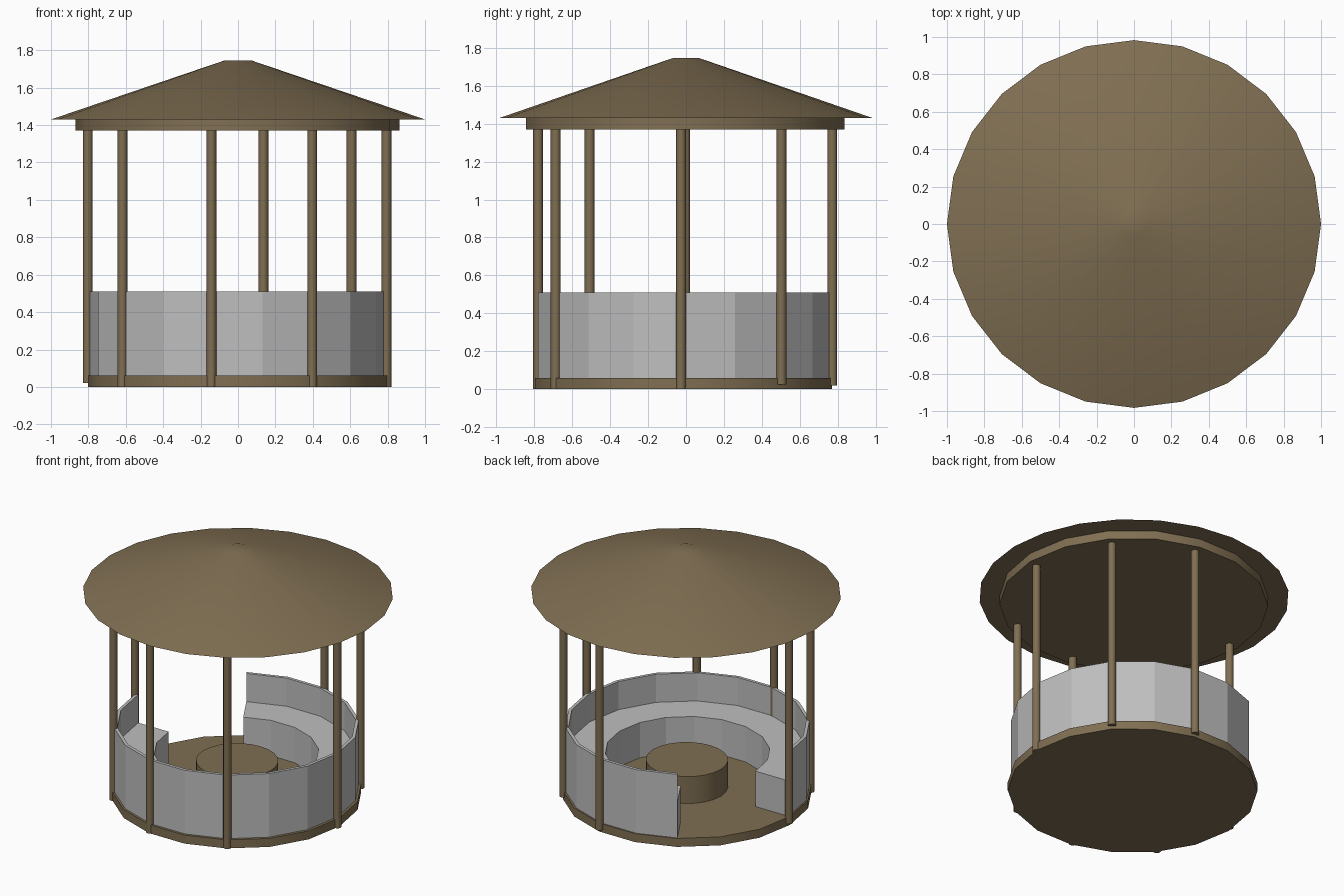
import bpy, bmesh, math

if "Cube" in bpy.data.objects:
    bpy.data.objects.remove(bpy.data.objects["Cube"])


def material(name, rgb):
    m = bpy.data.materials.new(name)
    m.diffuse_color = (*rgb, 1)
    m.use_nodes = True
    m.node_tree.nodes["Principled BSDF"].inputs["Base Color"].default_value = m.diffuse_color
    return m


WOOD = material("brown wood", (0.215, 0.158, 0.085))
STONE = material("light grey", (0.52, 0.52, 0.52))


def finish(bm, name, mat, smooth):
    bmesh.ops.recalc_face_normals(bm, faces=bm.faces)
    me = bpy.data.meshes.new(name)
    bm.to_mesh(me)
    bm.free()
    ob = bpy.data.objects.new(name, me)
    bpy.context.collection.objects.link(ob)
    me.materials.append(mat)
    if smooth:
        bpy.ops.object.select_all(action='DESELECT')
        ob.select_set(True)
        bpy.context.view_layer.objects.active = ob
        bpy.ops.object.shade_smooth_by_angle(angle=math.radians(35))
    return ob


def frustum(name, mat, x, y, z0, z1, r0, r1, n, ys=1.0):
    """Capped cone or cylinder with its first corner on +x."""
    bm = bmesh.new()
    rings = []
    for r, z in ((r0, z0), (r1, z1)):
        rings.append([bm.verts.new((x + r * math.cos(2 * math.pi * i / n),
                                    y + r * ys * math.sin(2 * math.pi * i / n), z))
                      for i in range(n)])
    lo, hi = rings
    bm.faces.new(lo[::-1])
    bm.faces.new(hi)
    for i in range(n):
        j = (i + 1) % n
        bm.faces.new((lo[i], lo[j], hi[j], hi[i]))
    return finish(bm, name, mat, True)


# round floor, table, ring beam and roof
frustum("floor", WOOD, 0, -0.014, 0, 0.06, 0.803, 0.803, 18, 0.99)
frustum("table", WOOD, 0, -0.01, 0.05, 0.25, 0.265, 0.265, 24, 0.985)
frustum("ring_beam", WOOD, -0.002, -0.004, 1.37, 1.435, 0.866, 0.866, 18, 0.983)
frustum("roof", WOOD, 0, 0, 1.43, 1.746, 1.0, 0.07, 24, 0.983)

# posts; three of them end just above the ground
posts = [(0.794, -0.026, 0), (0.607, 0.503, 0.025), (0.136, 0.771, 0.02),
         (-0.803, -0.005, 0.02), (-0.618, -0.508, 0), (-0.142, -0.78, 0),
         (0.397, -0.687, 0)]
for i, (x, y, z) in enumerate(posts):
    frustum(f"post_{i + 1}", WOOD, x, y, z, 1.38, 0.026, 0.026, 12)

# faceted bench with backrest, swept from 180 to 480 degrees (entrance left open)
profile = [(0.79, 0.04), (0.79, 0.509), (0.768, 0.509),
           (0.768, 0.31), (0.53, 0.31), (0.53, 0.04)]
bm = bmesh.new()
sections = []
for k in range(16):
    a = math.radians(180 + 20 * k)
    sections.append([bm.verts.new((-0.005 + r * math.cos(a),
                                   -0.01 + 0.99 * r * math.sin(a), z))
                     for r, z in profile])
for s, t in zip(sections, sections[1:]):
    for i in range(len(profile)):
        j = (i + 1) % len(profile)
        bm.faces.new((s[i], s[j], t[j], t[i]))
bm.faces.new(sections[0])
bm.faces.new(sections[-1][::-1])
finish(bm, "bench", STONE, False)
